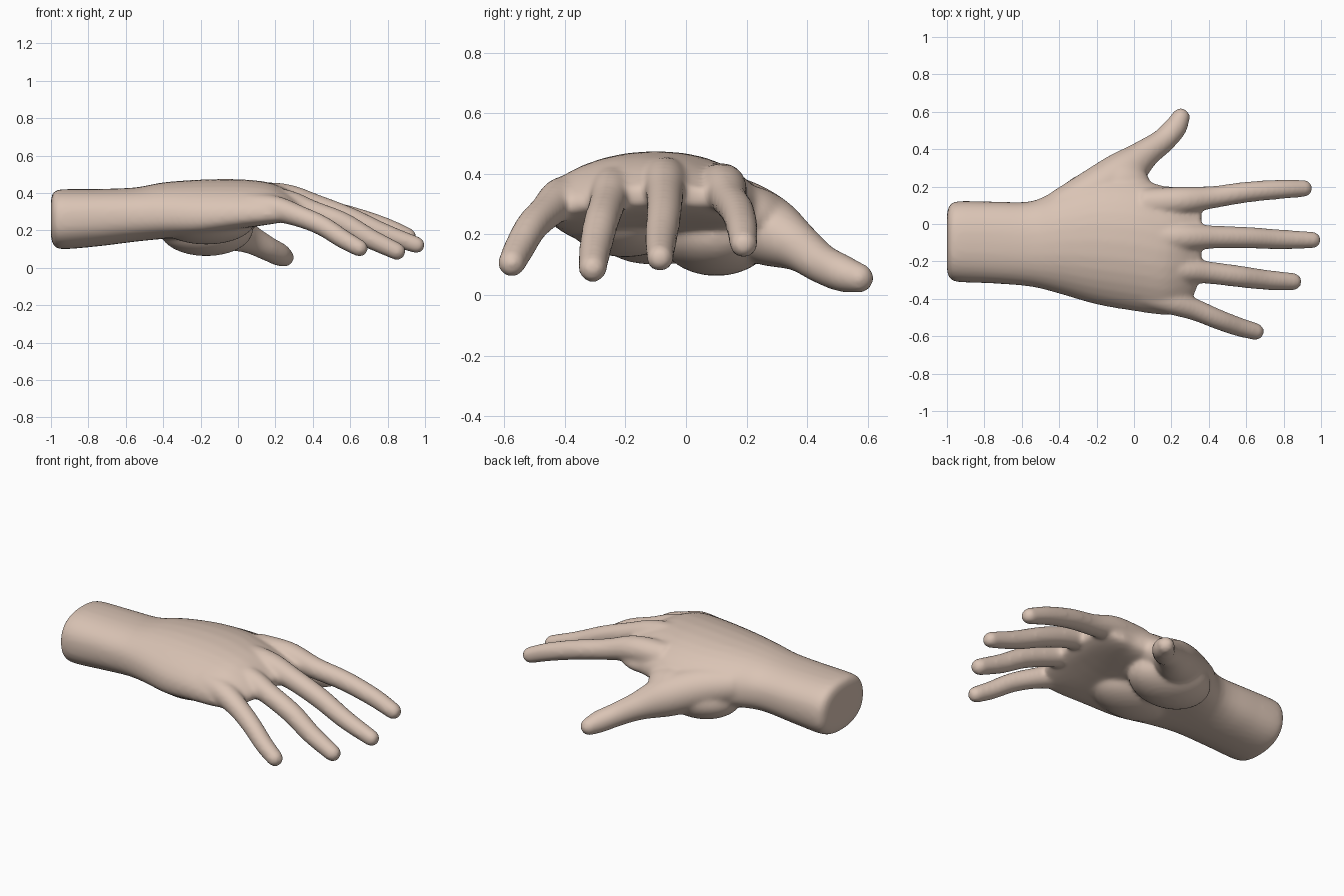
import bpy
import bmesh
from math import cos, sin, pi, sqrt, copysign
from mathutils import Vector, Matrix

if "Cube" in bpy.data.objects:
    bpy.data.objects.remove(bpy.data.objects["Cube"])

SIDES = 32


def spline(points, steps=6):
    """Catmull-Rom interpolation through rows of numbers."""
    rows = [Vector(p) for p in points]
    rows = [rows[0] * 2 - rows[1]] + rows + [rows[-1] * 2 - rows[-2]]
    out = []
    for a, b, c, d in zip(rows, rows[1:], rows[2:], rows[3:]):
        for i in range(steps):
            t = i / steps
            out.append(0.5 * (2 * b + (c - a) * t + (2 * a - 5 * b + 4 * c - d) * t ** 2
                              + (3 * b - a - 3 * c + d) * t ** 3))
    return out + [rows[-2]]


def loft(bm, rings):
    """Skin closed rings of points and cap both ends."""
    loops = [[bm.verts.new(p) for p in ring] for ring in rings]
    for lo, hi in zip(loops, loops[1:]):
        for i in range(SIDES):
            j = (i + 1) % SIDES
            bm.faces.new((lo[i], lo[j], hi[j], hi[i]))
    bm.faces.new(loops[0][::-1])
    bm.faces.new(loops[-1])


def body_ring(x, y0, y1, bottom, top, arch):
    """Rounded cross-section whose edges droop by the arch amount."""
    ring = []
    for i in range(SIDES):
        a = 2 * pi * i / SIDES
        u = copysign(abs(cos(a)) ** 0.85, cos(a))
        v = copysign(abs(sin(a)) ** 0.85, sin(a))
        ring.append((x, (y0 + y1) / 2 + u * (y1 - y0) / 2,
                     (bottom + top) / 2 + v * (top - bottom) / 2 - arch * u * u))
    return ring


def digit(bm, points):
    """Round tapering tube with a domed tip; rows are x, y, z, radius."""
    path = spline(points)
    rings = []
    for i, p in enumerate(path):
        axis = (path[min(i + 1, len(path) - 1)] - path[max(i - 1, 0)]).to_3d().normalized()
        side = axis.cross(Vector((0, 0, 1))).normalized()
        up = side.cross(axis)
        circle = [side * cos(2 * pi * k / SIDES) + up * sin(2 * pi * k / SIDES)
                  for k in range(SIDES)]
        rings.append([p.to_3d() + c * p[3] for c in circle])
    centre, radius = path[-1].to_3d(), path[-1][3]
    for t in (0.3, 0.55, 0.75, 0.9, 0.98):
        rings.append([centre + axis * radius * t + c * radius * sqrt(1 - t * t) for c in circle])
    loft(bm, rings)


def mound(bm, centre, size):
    """Soft pad of the palm."""
    matrix = Matrix.Translation(centre) @ Matrix.Diagonal((*size, 1))
    bmesh.ops.create_uvsphere(bm, u_segments=SIDES, v_segments=16, radius=1, matrix=matrix)


bm = bmesh.new()

# Forearm, wrist and palm: x, right edge, left edge, bottom, top, arch
sections = [
    (-1.0, -0.25, 0.06, 0.16, 0.37, 0),
    (-0.985, -0.29, 0.1, 0.12, 0.405, 0),
    (-0.94, -0.31, 0.122, 0.1, 0.42, 0),
    (-0.75, -0.318, 0.12, 0.115, 0.422, 0),
    (-0.55, -0.335, 0.122, 0.14, 0.43, 0.01),
    (-0.4, -0.372, 0.185, 0.155, 0.457, 0.03),
    (-0.2, -0.43, 0.25, 0.17, 0.472, 0.05),
    (0.0, -0.465, 0.25, 0.21, 0.474, 0.06),
    (0.15, -0.485, 0.205, 0.235, 0.46, 0.06),
    (0.24, -0.47, 0.2, 0.255, 0.43, 0.06),
    (0.31, -0.4, 0.18, 0.275, 0.39, 0.04),
    (0.36, -0.28, 0.14, 0.3, 0.36, 0.02),
]
loft(bm, [body_ring(*row) for row in spline(sections, 4)])

# Pads at the thumb side and the little finger side
mound(bm, (-0.17, 0.1, 0.2), (0.25, 0.19, 0.137))
mound(bm, (-0.17, -0.2, 0.25), (0.26, 0.19, 0.125))

# Fingers and thumb
digits = {
    "index": [(0.05, 0.11, 0.355, 0.08), (0.25, 0.125, 0.355, 0.075), (0.42, 0.143, 0.315, 0.06),
              (0.6, 0.17, 0.275, 0.056), (0.78, 0.185, 0.22, 0.052), (0.908, 0.19, 0.168, 0.046)],
    "middle": [(0.05, -0.07, 0.38, 0.08), (0.25, -0.07, 0.375, 0.075), (0.42, -0.07, 0.33, 0.062),
               (0.6, -0.073, 0.265, 0.058), (0.78, -0.082, 0.185, 0.053), (0.955, -0.086, 0.122, 0.045)],
    "ring": [(0.05, -0.23, 0.365, 0.075), (0.25, -0.245, 0.35, 0.07), (0.4, -0.26, 0.3, 0.06),
             (0.56, -0.28, 0.24, 0.058), (0.7, -0.298, 0.16, 0.054), (0.85, -0.308, 0.088, 0.047)],
    "little": [(0.05, -0.37, 0.325, 0.075), (0.2, -0.415, 0.315, 0.07), (0.33, -0.46, 0.275, 0.058),
               (0.45, -0.51, 0.225, 0.054), (0.56, -0.55, 0.155, 0.051), (0.65, -0.575, 0.105, 0.046)],
    "thumb": [(-0.4, 0.08, 0.3, 0.1), (-0.22, 0.17, 0.265, 0.12), (-0.06, 0.275, 0.21, 0.115),
              (0.06, 0.375, 0.155, 0.079), (0.155, 0.445, 0.105, 0.066),
              (0.22, 0.515, 0.072, 0.062), (0.25, 0.57, 0.056, 0.05)],
}
for rows in digits.values():
    digit(bm, rows)

# Web of skin between thumb and palm
mound(bm, (-0.08, 0.2, 0.26), (0.17, 0.14, 0.1))

bmesh.ops.recalc_face_normals(bm, faces=bm.faces)
mesh = bpy.data.meshes.new("hand")
bm.to_mesh(mesh)
bm.free()
hand = bpy.data.objects.new("hand", mesh)
bpy.context.collection.objects.link(hand)

# Fuse the parts into one soft skin
fuse = hand.modifiers.new("fuse", "REMESH")
fuse.mode = "VOXEL"
fuse.voxel_size = 0.011
fuse.use_smooth_shade = True
soften = hand.modifiers.new("soften", "SMOOTH")
soften.factor = 0.5
soften.iterations = 14

# Skin colour
skin = bpy.data.materials.new("skin")
skin.use_nodes = True
colour = (0.7, 0.55, 0.46, 1)
skin.diffuse_color = colour
skin.node_tree.nodes["Principled BSDF"].inputs["Base Color"].default_value = colour
mesh.materials.append(skin)
for poly in mesh.polygons:
    poly.use_smooth = True
